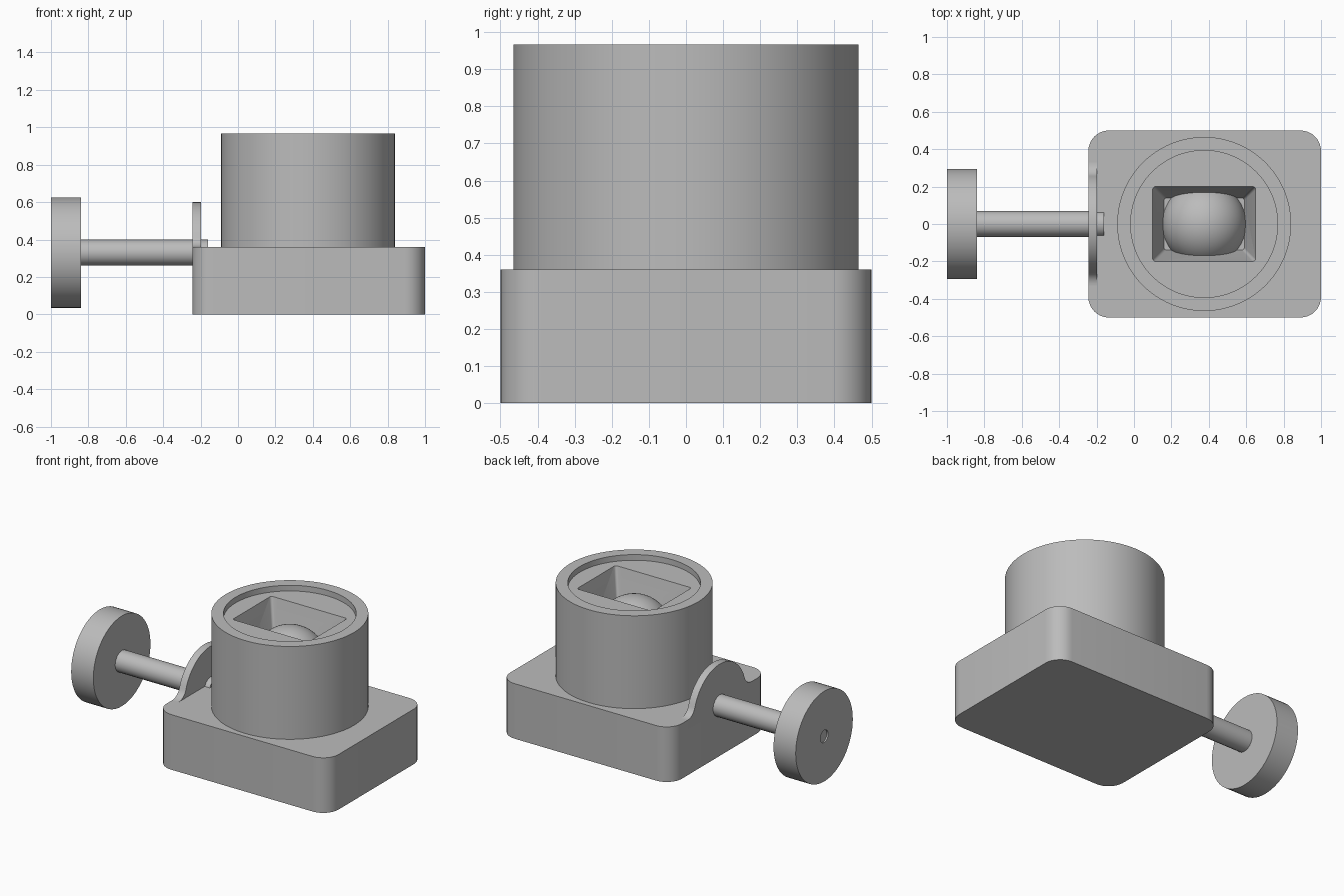
import bpy, bmesh
from math import sin, cos, pi, radians
from mathutils import Matrix, Vector

cube = bpy.data.objects.get("Cube")
if cube:
    bpy.data.objects.remove(cube, do_unlink=True)

grey = bpy.data.materials.new("plain grey")
grey.use_nodes = True
colour = (0.5, 0.5, 0.5, 1)
grey.diffuse_color = colour
grey.node_tree.nodes["Principled BSDF"].inputs["Base Color"].default_value = colour


def finish(name, bm, angle=35):
    bmesh.ops.recalc_face_normals(bm, faces=bm.faces)
    mesh = bpy.data.meshes.new(name)
    bm.to_mesh(mesh)
    bm.free()
    obj = bpy.data.objects.new(name, mesh)
    bpy.context.collection.objects.link(obj)
    mesh.materials.append(grey)
    bpy.ops.object.select_all(action="DESELECT")
    obj.select_set(True)
    bpy.context.view_layer.objects.active = obj
    bpy.ops.object.shade_smooth_by_angle(angle=radians(angle))
    return obj


def lathe(name, profile, origin, along_x=False, steps=64):
    """Spin (radius, height) points about z, or about x when along_x is set."""
    bm = bmesh.new()
    verts = [bm.verts.new((r, 0, h)) for r, h in profile]
    edges = [bm.edges.new(pair) for pair in zip(verts, verts[1:])]
    bmesh.ops.spin(bm, geom=verts + edges, axis=(0, 0, 1), cent=(0, 0, 0),
                   angle=2 * pi, steps=steps, use_duplicate=False)
    bmesh.ops.remove_doubles(bm, verts=bm.verts, dist=1e-5)
    if along_x:
        bm.transform(Matrix.Rotation(pi / 2, 4, "Y"))
    bm.transform(Matrix.Translation(origin))
    return finish(name, bm)


def extrude(name, outline, offset):
    bm = bmesh.new()
    face = bm.faces.new([bm.verts.new(p) for p in outline])
    new = bmesh.ops.extrude_face_region(bm, geom=[face])["geom"]
    moved = [v for v in new if isinstance(v, bmesh.types.BMVert)]
    bmesh.ops.translate(bm, verts=moved, vec=offset)
    return finish(name, bm)


def rounded_rect(cx, hx, hy, r, z, steps=8):
    points = []
    for k, (sx, sy) in enumerate([(1, 1), (-1, 1), (-1, -1), (1, -1)]):
        for i in range(steps + 1):
            a = pi / 2 * (k + i / steps)
            points.append(Vector((cx + sx * (hx - r) + r * cos(a),
                                  sy * (hy - r) + r * sin(a), z)))
    return points


def arc(cy, cz, r, start, end, steps):
    angles = [radians(start + (end - start) * i / steps) for i in range(steps + 1)]
    return [(cy + r * cos(a), cz + r * sin(a)) for a in angles]


BASE_TOP, CUP_X, AXLE_Z = 0.36, 0.375, 0.33

# Base block with rounded upright corners
extrude("base", rounded_rect(0.378, 0.622, 0.5, 0.11, 0), (0, 0, BASE_TOP))

# Round cup with a raised rim
cup = lathe("cup", [(0, 0.3), (0.465, 0.3), (0.465, 0.967), (0.393, 0.967),
                    (0.393, 0.93), (0, 0.93)], (CUP_X, 0, 0), steps=96)

# Tapered rectangular pocket cut into the cup
POCKET_FLOOR = 0.67
bm = bmesh.new()
loops = [[bm.verts.new(p) for p in rounded_rect(CUP_X, hx, hy, 0.015, z, 4)]
         for hx, hy, z in [(0.215, 0.14, POCKET_FLOOR), (0.275, 0.2, 0.93), (0.275, 0.2, 1.0)]]
for low, high in zip(loops, loops[1:]):
    for i in range(len(low)):
        bm.faces.new((low[i - 1], low[i], high[i], high[i - 1]))
bm.faces.new(loops[0])
bm.faces.new(loops[-1])
cutter = finish("pocket_cutter", bm)
cutter.hide_render = True
cut = cup.modifiers.new("pocket", "BOOLEAN")
cut.object = cutter
cut.operation = "DIFFERENCE"
cut.solver = "EXACT"
bpy.context.view_layer.objects.active = cup
bpy.ops.object.modifier_apply(modifier=cut.name)
bpy.data.objects.remove(cutter, do_unlink=True)
bpy.ops.object.select_all(action="DESELECT")
cup.select_set(True)
bpy.ops.object.shade_smooth_by_angle(angle=radians(35))

# Domed lens on the pocket floor
lathe("lens", [(0, 0)] + arc(0, 0, 0.225, 0, 90, 16),
      (CUP_X, 0, POCKET_FLOOR - 0.02), steps=48)

# Upright tab around the shaft, filleted into the base
half = arc(0.33, 0.437, 0.077, 270, 198, 8) + arc(0, AXLE_Z, 0.27, 18, 90, 16)[1:]
outline = [(0.33, 0.3)] + half
outline += [(-y, z) for y, z in reversed(outline[:-1])]
extrude("shaft_tab", [(-0.244, y, z) for y, z in outline], (0.047, 0, 0))

# Shaft and knob, the knob having a small centre dimple
lathe("shaft", [(0, 0), (0.07, 0), (0.07, 0.7), (0, 0.7)],
      (-0.86, 0, AXLE_Z), True, 16)
lathe("knob", [(0, 0.01), (0.04, 0.01), (0.04, 0), (0.295, 0),
               (0.295, 0.16), (0, 0.16)], (-1, 0, AXLE_Z), True)
